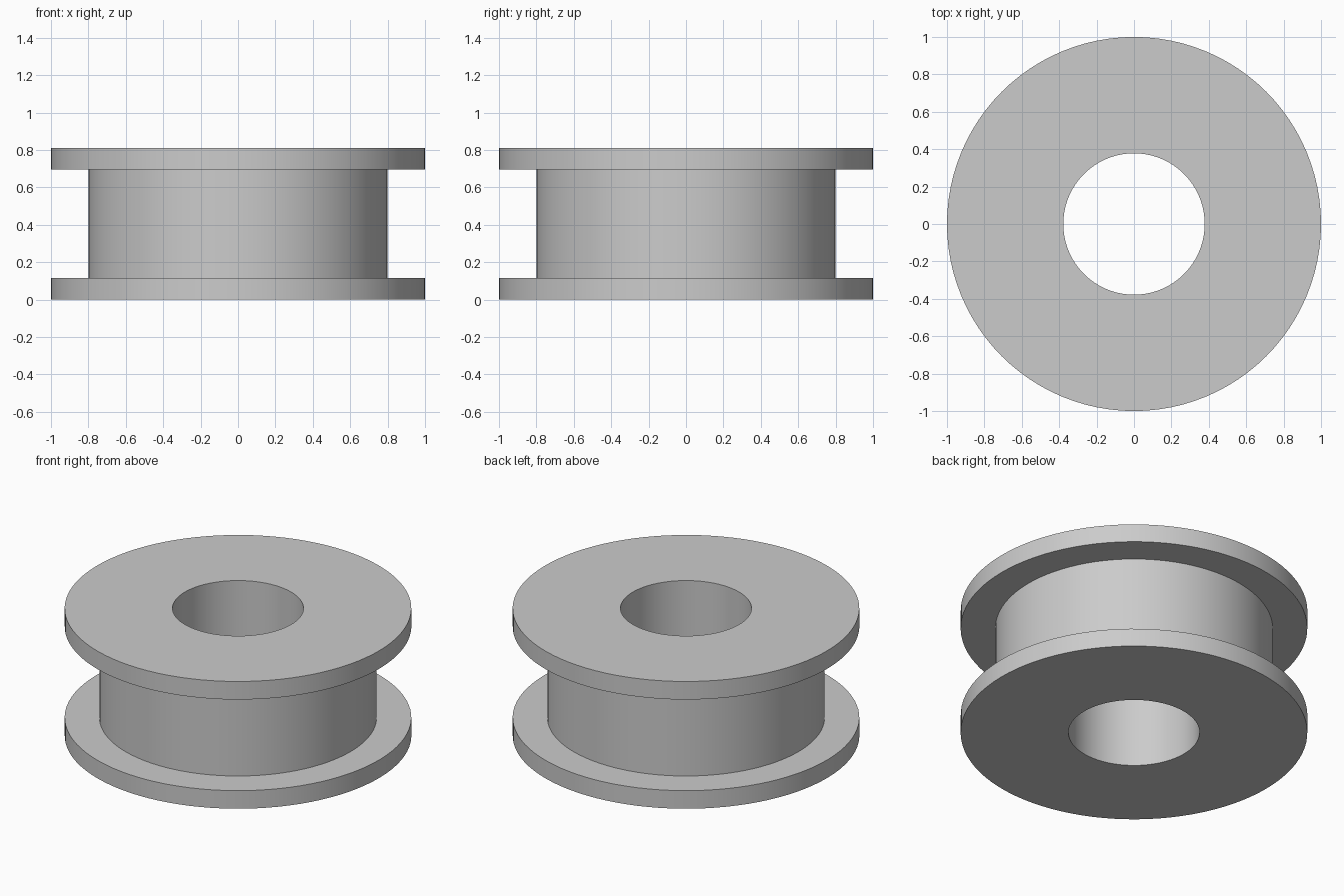
import bpy
import bmesh
from math import cos, sin, tau, radians

cube = bpy.data.objects.get("Cube")
if cube:
    bpy.data.objects.remove(cube, do_unlink=True)

SIDES = 96
BORE, HUB, RIM = 0.378, 0.80, 1.0
HEIGHT, FLANGE = 0.81, 0.115

grey = bpy.data.materials.new("plain_grey")
grey.use_nodes = True
colour = (0.6, 0.6, 0.6, 1)
grey.diffuse_color = colour
grey.node_tree.nodes["Principled BSDF"].inputs["Base Color"].default_value = colour


def lathe(name, profile):
    """Revolve a closed (radius, height) profile around z."""
    bm = bmesh.new()
    rings = [[bm.verts.new((r * cos(tau * i / SIDES), r * sin(tau * i / SIDES), z))
              for r, z in profile] for i in range(SIDES)]
    for i, ring in enumerate(rings):
        following = rings[(i + 1) % SIDES]
        for j in range(len(profile)):
            k = (j + 1) % len(profile)
            bm.faces.new((ring[j], following[j], following[k], ring[k]))
    bmesh.ops.recalc_face_normals(bm, faces=bm.faces)
    mesh = bpy.data.meshes.new(name)
    bm.to_mesh(mesh)
    bm.free()
    mesh.materials.append(grey)
    obj = bpy.data.objects.new(name, mesh)
    bpy.context.collection.objects.link(obj)
    bpy.ops.object.select_all(action="DESELECT")
    bpy.context.view_layer.objects.active = obj
    obj.select_set(True)
    bpy.ops.object.shade_smooth_by_angle(angle=radians(30))
    return obj


# Bored spool: lower flange, hub and upper flange in one solid
lower_half = [(BORE, 0), (RIM, 0), (RIM, FLANGE), (HUB, FLANGE)]
upper_half = [(r, HEIGHT - z) for r, z in reversed(lower_half)]
lathe("flanged_spool", lower_half + upper_half)
